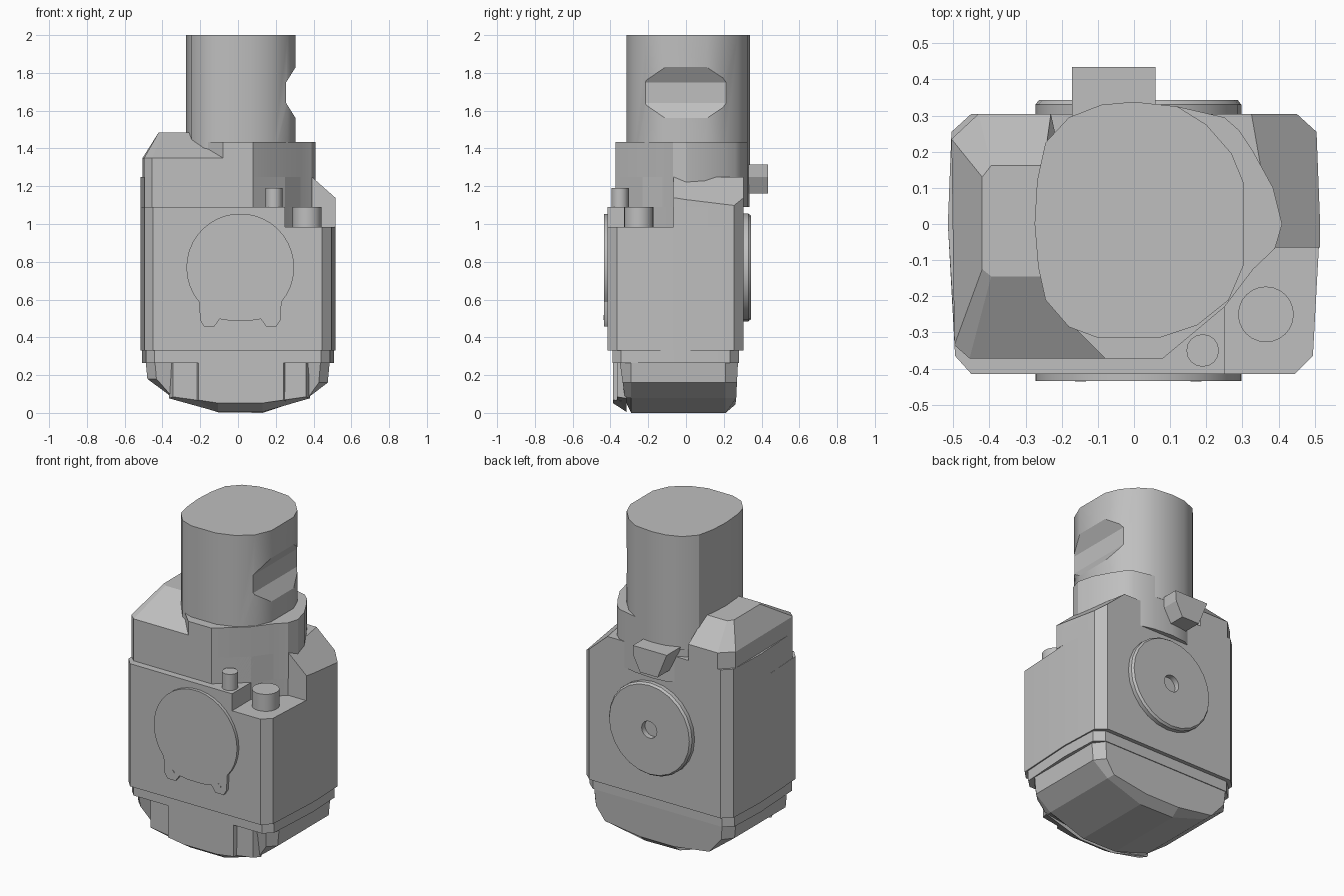
import bpy, bmesh, math

if "Cube" in bpy.data.objects:
    bpy.data.objects.remove(bpy.data.objects["Cube"])

grey = bpy.data.materials.new("plain_grey")
grey.diffuse_color = (0.52, 0.52, 0.52, 1)
grey.use_nodes = True
grey.node_tree.nodes["Principled BSDF"].inputs["Base Color"].default_value = grey.diffuse_color


def loft(name, sections, smooth=True):
    """Skin a list of equal-length point loops and cap both ends."""
    bm = bmesh.new()
    rings = [[bm.verts.new(p) for p in s] for s in sections]
    n = len(rings[0])
    for a, b in zip(rings, rings[1:]):
        for i in range(n):
            j = (i + 1) % n
            bm.faces.new((a[i], a[j], b[j], b[i]))
    bm.faces.new(rings[0])
    bm.faces.new(rings[-1])
    bmesh.ops.recalc_face_normals(bm, faces=bm.faces)
    mesh = bpy.data.meshes.new(name)
    bm.to_mesh(mesh)
    bm.free()
    mesh.materials.append(grey)
    ob = bpy.data.objects.new(name, mesh)
    bpy.context.collection.objects.link(ob)
    if smooth:
        smooth_by_angle(ob)
    return ob


def activate(ob):
    bpy.ops.object.select_all(action='DESELECT')
    ob.select_set(True)
    bpy.context.view_layer.objects.active = ob


def smooth_by_angle(ob):
    activate(ob)
    bpy.ops.object.shade_smooth_by_angle(angle=math.radians(30))


def prism_z(name, pts, z0, z1, smooth=True):
    return loft(name, [[(x, y, z) for x, y in pts] for z in (z0, z1)], smooth)


def prism_y(name, pts, y0, y1, smooth=True):
    return loft(name, [[(x, y, z) for x, z in pts] for y in (y0, y1)], smooth)


def circle(cx, cy, r, n=24, a0=0, a1=360):
    full = a1 - a0 == 360
    steps = n if full else n - 1
    return [(cx + r * math.cos(math.radians(a0 + (a1 - a0) * i / steps)),
             cy + r * math.sin(math.radians(a0 + (a1 - a0) * i / steps))) for i in range(n)]


# Main housing: full outline up to the low ledge
right_back = [(.515, 0), (.505, .255), (.45, .305)]
left = [(-.45, .305), (-.505, .255), (-.515, 0), (-.495, -.365), (-.45, -.415)]
outline = right_back + left + [(.445, -.415), (.495, -.365)]
prism_z("main_housing", outline, .33, .985)
prism_z("lower_band", [(x * .985, -.055 + (y + .055) * .93) for x, y in outline], .265, .33)

# Middle layer leaves the right front corner open
curve = [(.25, -.23), (.33, -.125), (.39, -.065), (.515, -.065)]
prism_z("housing_ledge", right_back + left + [(.25, -.415)] + curve, .985, 1.09)

# Upper layer with set-back front and a sloped right shoulder
upper = prism_z("upper_housing", right_back + left[:3] +
                [(-.495, -.335), (-.455, -.372), (.08, -.372)] + curve, 1.09, 1.25, False)
bm = bmesh.new()
bm.from_mesh(upper.data)
cut = bmesh.ops.bisect_plane(bm, geom=bm.verts[:] + bm.edges[:] + bm.faces[:],
                             plane_co=(.39, -.065, 1.25),
                             plane_no=(.886, .156, 1), clear_outer=True)
bmesh.ops.holes_fill(bm, edges=[e for e in bm.edges if e.is_boundary])
bmesh.ops.recalc_face_normals(bm, faces=bm.faces)
bm.to_mesh(upper.data)
bm.free()

# Left shoulder: short wall and sloped top
base = [(-.08, -.372), (-.455, -.372), (-.497, -.335), (-.505, .235), (-.43, .305), (-.23, .305)]
crown = [(-.25, -.145), (-.395, -.145), (-.42, -.125), (-.42, .13), (-.395, .162), (-.25, .162)]
loft("left_shoulder", [[(x, y, z) for x, y in pts]
                       for pts, z in ((base, 1.25), (base, 1.35), (crown, 1.485))], False)

# Collar around the shaft
prism_z("collar", [(-.08, -.372), (.08, -.372), (.25, -.23), (.33, -.125), (.39, -.068), (.41, 0),
                   (.385, .1), (.33, .2), (.29, .26), (.25, .295), (.12, .325), (0, .335),
                   (-.1, .325), (-.2, .27), (-.26, .16), (-.28, 0), (-.25, -.2)], 1.09, 1.435)

# Shaft with a wedge notch on its right side
shaft = prism_z("shaft", [(.305, -.11), (.305, .11), (.27, .195), (.2, .275), (.12, .325), (0, .338),
                          (-.09, .33), (-.18, .295), (-.245, .225), (-.268, .12), (-.275, 0),
                          (-.265, -.12), (-.245, -.21), (-.18, -.285), (-.1, -.315), (.07, -.315),
                          (.175, -.28), (.262, -.21)], 1.3, 2, False)
notch = prism_y("notch_cutter", [(.255, 1.75), (.405, 1.99), (.405, 1.40), (.255, 1.64)], -.5, .5, False)
notch.hide_render = True
mod = shaft.modifiers.new("notch", 'BOOLEAN')
mod.operation = 'DIFFERENCE'
mod.solver = 'EXACT'
mod.object = notch
activate(shaft)
bpy.ops.object.modifier_apply(modifier="notch")
bpy.data.objects.remove(notch)
smooth_by_angle(shaft)

# Two posts on the front ledges
prism_z("large_post", circle(.365, -.25, .077), .985, 1.09)
prism_z("small_post", circle(.19, -.35, .045, 16), 1.09, 1.19)

# Front cover with two screw ears
cx, cz, r = .012, .77, .285
cover = circle(cx, cz, r, 28, -40, 220)
ear = [(-.2, .49), (-.18, .458), (-.125, .458), (-.097, .497)]
cover += ear + [(-.04, .488), (.065, .488)] + [(2 * cx - x, z) for x, z in reversed(ear)]
prism_y("front_cover", cover, -.434, -.41)
for x in (-.148, .172):
    prism_y("cover_screw", circle(x, .505, .015, 10), -.436, -.43)

# Rear disc with a central recess
loft("rear_disc", [[(x, y, z) for x, z in circle(cx, cz, rad)]
                   for rad, y in ((r, .29), (r, .33), (r - .01, .343), (.052, .343), (.052, .31))])

# Rear tab, narrower underneath
prism_y("rear_tab", [(-.172, 1.315), (.06, 1.315), (.055, 1.25), (.01, 1.162), (-.11, 1.162)],
        .27, .435, False)

# Rounded bottom cap
full = [(-.488, .265), (-.48, .18), (-.345, .08), (-.105, .003), (.13, .0),
        (.37, .08), (.475, .16), (.485, .265)]


def end_loop(y_low, y_top):
    pts = []
    for x, z in full:
        pts.append((x * (.9 if abs(x) > .4 else 1), y_low + (y_top - y_low) * z / .265, max(z, .045)))
    return pts


loft("bottom_cap", [end_loop(-.312, -.35),
                    [(x, -.29, z) for x, z in full],
                    [(x, .21, z) for x, z in full],
                    end_loop(.262, .275)], False)

# Stepped plates on the front of the cap
for name, x0, x1, side, y in (("cap_side_plate", -.345, .36, .085, -.366),
                              ("cap_centre_plate", -.21, .24, .068, -.387)):
    front = [(x0, .33), (x0, side), (-.105, .052), (.13, .052), (x1, side), (x1, .33)]
    back = [(x0 - .03, .33), (x0 - .02, side - .008), (-.105, .005), (.13, .005),
            (x1 + .02, side - .008), (x1 + .03, .33)]
    loft(name, [[(x, y, z) for x, z in front], [(x, -.315, z) for x, z in back]], False)
